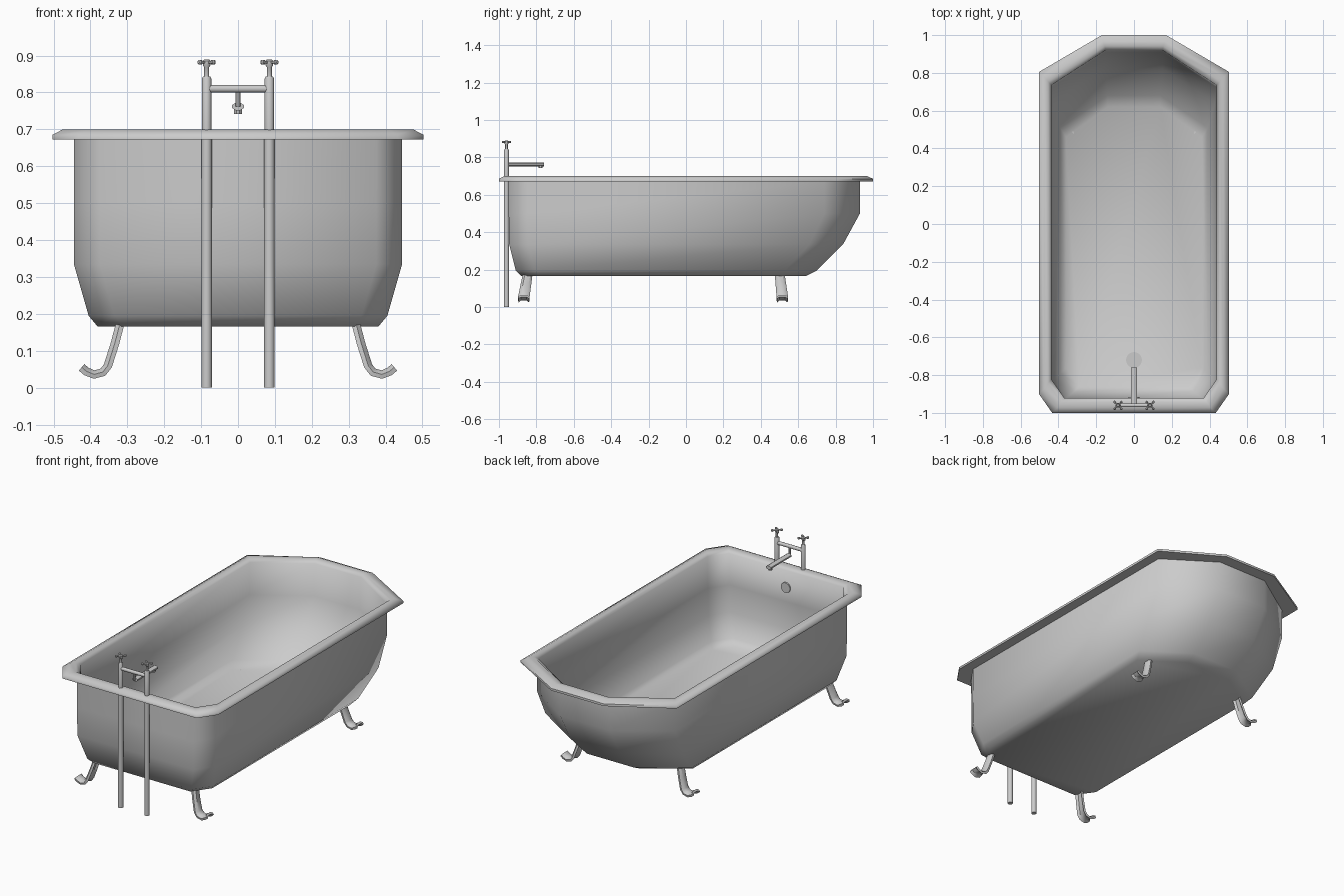
import bpy, math
from mathutils import Vector

if "Cube" in bpy.data.objects:
    bpy.data.objects.remove(bpy.data.objects["Cube"])


def make(name, verts, faces, angle=40):
    me = bpy.data.meshes.new(name)
    me.from_pydata(verts, [], faces)
    ob = bpy.data.objects.new(name, me)
    bpy.context.collection.objects.link(ob)
    bpy.ops.object.select_all(action='DESELECT')
    ob.select_set(True)
    bpy.context.view_layer.objects.active = ob
    bpy.ops.object.mode_set(mode='EDIT')
    bpy.ops.mesh.select_all(action='SELECT')
    bpy.ops.mesh.normals_make_consistent(inside=False)
    bpy.ops.object.mode_set(mode='OBJECT')
    bpy.ops.object.shade_smooth_by_angle(angle=math.radians(angle))
    return ob


def loft(name, rings, angle=40):
    """Skin equal-length rings and cap both ends."""
    n = len(rings[0])
    verts = [v for r in rings for v in r]
    faces = [(k * n + i, k * n + (i + 1) % n, (k + 1) * n + (i + 1) % n, (k + 1) * n + i)
             for k in range(len(rings) - 1) for i in range(n)]
    faces += [list(range(n))[::-1], list(range(len(verts) - n, len(verts)))]
    return make(name, verts, faces, angle)


def lathe(name, origin, axis, profile, sides=12, flat=1.0):
    """Round part along an axis; profile is (distance, radius)."""
    q = Vector(axis).to_track_quat('Z', 'Y')
    rings = []
    for d, r in profile:
        ring = []
        for i in range(sides):
            a = 2 * math.pi * (i + .5) / sides
            ring.append(Vector(origin) + q @ Vector((r * math.cos(a), r * flat * math.sin(a), d)))
        rings.append(ring)
    return loft(name, rings)


def outline(z, hx, front, back, shoulder, tx):
    half = [(hx - .07, front), (hx, front + .1), (hx, shoulder), (tx, back)]
    return [(x, y, z) for x, y in half] + [(-x, y, z) for x, y in half[::-1]]


# Tub shell: outside going up, over the rolled rim, then down inside
loft("tub", [outline(*r) for r in [
    (.165, .38, -.88, .64, .48, .15),
    (.195, .405, -.91, .70, .53, .15),
    (.335, .445, -.945, .84, .66, .16),
    (.50, .445, -.948, .93, .74, .16),
    (.672, .445, -.95, .93, .74, .16),
    (.672, .503, -1.0, 1.0, .805, .17),
    (.685, .503, -1.0, 1.0, .805, .17),
    (.70, .475, -.972, .967, .777, .165),
    (.70, .455, -.942, .942, .755, .155),
    (.685, .438, -.922, .92, .735, .15),
    (.50, .436, -.925, .91, .725, .15),
    (.345, .43, -.922, .82, .645, .15),
    (.215, .39, -.89, .68, .51, .14),
    (.185, .36, -.86, .62, .46, .14)]], 62)

# Drain and overflow discs
lathe("drain", (0, -.72, .18), (0, 0, 1), [(0, .042), (.008, .042)], 16)
lathe("overflow", (0, -.93, .585), (0, 1, 0), [(0, .03), (.014, .03)], 12)

# Curled feet: a curved strip swept along a side profile, mirrored across x
path = [(.318, .185), (.335, .12), (.354, .06), (.367, .043), (.39, .037), (.41, .045), (.423, .056)]
for name, y_top, y_low in (("front_foot", -.845, -.867), ("back_foot", .50, .515)):
    rings = []
    for i, (x, z) in enumerate(path):
        a, b = path[max(i - 1, 0)], path[min(i + 1, len(path) - 1)]
        t = Vector((b[0] - a[0], 0, b[1] - a[1])).normalized()
        out = Vector((-t.z, 0, t.x))
        s = min(1, (.185 - z) / .13)
        c = Vector((x, y_top + (y_low - y_top) * s, z))
        w = .026 + .005 * s
        across = [(-1, -.009), (-.55, .002), (.55, .002), (1, -.009)]
        rings.append([c + Vector((0, u * w, 0)) + out * (d + .008) for u, d in across] +
                     [c + Vector((0, u * w * .9, 0)) + out * (d - .004) for u, d in across[::-1]])
    ob = loft(name, rings)
    m = ob.modifiers.new("mirror", 'MIRROR')
    m.use_axis = (True, False, False)

# Supply pipes with taps
PY = -.96
for side, sx in (("left", -.085), ("right", .085)):
    lathe(side + "_pipe", (sx, PY, 0), (0, 0, 1),
          [(0, .0145), (.70, .0145), (.70, .013), (.838, .013), (.844, .010)])
    lathe(side + "_tap_stem", (sx, PY, .84), (0, 0, 1),
          [(0, .007), (.028, .007), (.034, .011), (.046, .011), (.05, .006)], 10)
    for k in range(4):
        a = math.pi / 4 + k * math.pi / 2
        lathe(f"{side}_tap_handle_{k + 1}", (sx, PY, .882), (math.cos(a), math.sin(a), 0),
              [(0, .004), (.018, .004), (.021, .007), (.028, .007), (.031, .004)], 8)

# Crossbar, hanger and spout
lathe("crossbar", (-.085, PY, .81), (1, 0, 0), [(0, .0105), (.17, .0105)], 10)
lathe("spout_hanger", (0, PY + .004, .762), (0, 0, 1), [(0, .007), (.045, .007)], 8)
spout = lathe("spout", (0, -.95, .762), (0, 1, 0), [(0, .017), (.19, .017)], 8, .65)
lathe("spout_outlet", (0, -.778, .742), (0, 0, 1), [(0, .011), (.018, .013)], 8)
